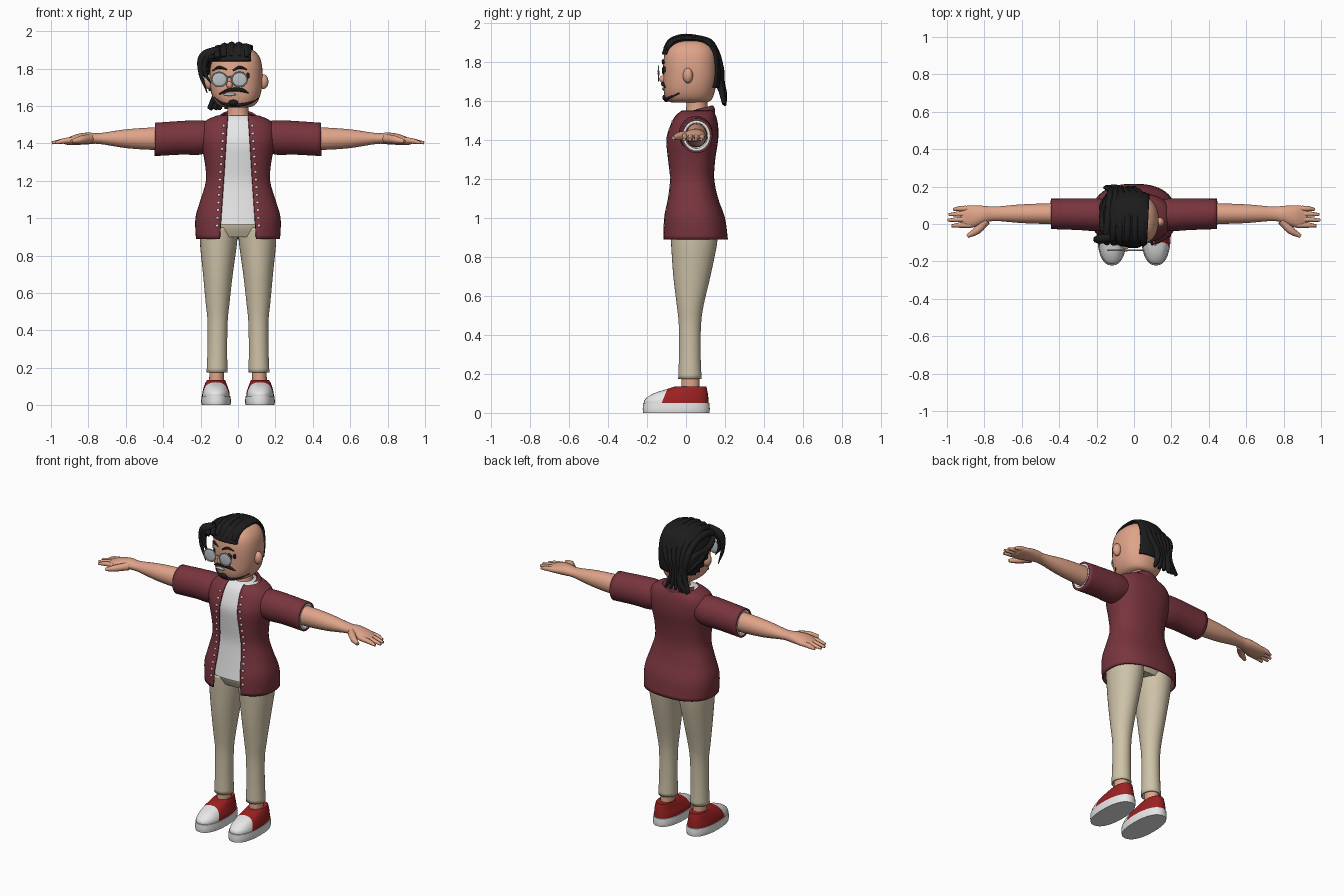
import bpy, bmesh, math
from mathutils import Vector

cube = bpy.data.objects.get("Cube")
if cube:
    bpy.data.objects.remove(cube, do_unlink=True)


def material(name, r, g, b):
    m = bpy.data.materials.new(name)
    m.use_nodes = True
    m.diffuse_color = (r, g, b, 1)
    m.node_tree.nodes["Principled BSDF"].inputs["Base Color"].default_value = (r, g, b, 1)
    return m


skin = material("skin", .74, .37, .25)
maroon = material("maroon cloth", .19, .035, .048)
white = material("white", .8, .8, .8)
khaki = material("khaki cloth", .62, .54, .39)
red = material("shoe red", .33, .015, .015)
black = material("hair black", .012, .012, .012)
lens_grey = material("lens grey", .5, .54, .56)


def finish(name, bm, mats, thick=0):
    bmesh.ops.recalc_face_normals(bm, faces=bm.faces)
    mesh = bpy.data.meshes.new(name)
    bm.to_mesh(mesh)
    bm.free()
    ob = bpy.data.objects.new(name, mesh)
    bpy.context.collection.objects.link(ob)
    for m in mats:
        mesh.materials.append(m)
    bpy.context.view_layer.objects.active = ob
    ob.select_set(True)
    bpy.ops.object.shade_smooth_by_angle(angle=math.radians(50))
    ob.select_set(False)
    if thick:
        mod = ob.modifiers.new("thickness", "SOLIDIFY")
        mod.thickness = thick
    return ob


def smooth(rings, k=4):
    """Catmull-Rom resampling of (t, u0, u1, v0, v1) rings."""
    out = []
    for i in range(len(rings) - 1):
        a, b, c, d = (rings[min(max(i + j, 0), len(rings) - 1)] for j in (-1, 0, 1, 2))
        for s in range(k):
            f = s / k
            out.append([.5 * (2*q + (r-p)*f + (2*p-5*q+4*r-w)*f*f + (3*q-p-3*r+w)*f**3)
                        for p, q, r, w in zip(a, b, c, d)])
    return out + [list(rings[-1])]


def skin_rings(rings, axis="z", power=2, gap=None, caps=True, tilt=0, n=36):
    """Bridge superellipse rings; gap(z) leaves an opening at the front."""
    bm = bmesh.new()
    loops = []
    for t, u0, u1, v0, v1 in rings:
        uc, vc, ru, rv = (u0+u1)/2, (v0+v1)/2, abs(u1-u0)/2, abs(v1-v0)/2
        start = math.asin(min(1, gap(t) / ru) ** (power/2)) if gap else 0
        count = n + 1 if gap else n
        loop = []
        for i in range(count):
            a = start + (2*math.pi - 2*start) * i / n
            s, c = math.sin(a), math.cos(a)
            u = uc + ru * math.copysign(abs(s) ** (2/power), s)
            v = vc - rv * math.copysign(abs(c) ** (2/power), c)
            loop.append(bm.verts.new((u, v, t + tilt*(v-.05)) if axis == "z" else (t, u, v)))
        loops.append(loop)
    for a, b in zip(loops, loops[1:]):
        for i in range(n):
            j = (i + 1) % len(a)
            bm.faces.new((a[i], a[j], b[j], b[i]))
    if caps and not gap:
        bm.faces.new(loops[0])
        bm.faces.new(loops[-1])
    return bm


def loft(name, rings, mat, thick=0, **kw):
    return finish(name, skin_rings(smooth(rings), **kw), [mat], thick)


def tube(name, pts, r, mat, radii=None, cyclic=False):
    cu = bpy.data.curves.new(name, "CURVE")
    cu.dimensions = "3D"
    cu.bevel_depth, cu.bevel_resolution, cu.resolution_u = r, 2, 6
    cu.use_fill_caps = True
    sp = cu.splines.new("BEZIER")
    sp.bezier_points.add(len(pts) - 1)
    sp.use_cyclic_u = cyclic
    for i, (bp, p) in enumerate(zip(sp.bezier_points, pts)):
        bp.co = p
        bp.handle_left_type = bp.handle_right_type = "AUTO"
        bp.radius = radii[i] if radii else 1
    cu.materials.append(mat)
    ob = bpy.data.objects.new(name, cu)
    bpy.context.collection.objects.link(ob)


def ball(name, loc, size, mat, seg=16):
    bm = bmesh.new()
    bmesh.ops.create_uvsphere(bm, u_segments=seg, v_segments=seg//2, radius=1)
    bmesh.ops.scale(bm, vec=size, verts=bm.verts)
    bmesh.ops.translate(bm, vec=loc, verts=bm.verts)
    return finish(name, bm, [mat])


def front_y(rings, power, x, z):
    t, u0, u1, v0, v1 = min(smooth(rings, 12), key=lambda r: abs(r[0] - z))
    k = min(1, abs(x - (u0+u1)/2) / ((u1-u0)/2))
    return (v0+v1)/2 - (v1-v0)/2 * (1 - k**power) ** (1/power)


def opening(z):
    return .058 + .04 * (1.5 - z) / .6


# Torso: open overshirt with a plain shirt beneath
coat = [(.89, -.225, .225, -.125, .215), (1, -.228, .228, -.12, .2), (1.1, -.2, .2, -.1, .165),
        (1.2, -.172, .172, -.09, .145), (1.3, -.178, .178, -.098, .15), (1.4, -.198, .198, -.105, .165),
        (1.47, -.2, .2, -.085, .165), (1.52, -.175, .175, -.06, .155), (1.55, -.11, .11, -.03, .14)]
loft("overshirt", coat, maroon, .01, power=2.4, gap=opening)
inner = [(z, a+.014, b-.014, c+.012, d-.014) for z, a, b, c, d in coat if z > .95]
inner[0] = (.965,) + inner[0][1:]
loft("undershirt", inner, white, power=2.4)
loft("collar", [(1.50, -.115, .115, -.085, .15), (1.535, -.112, .112, -.055, .148), (1.555, -.085, .085, -.03, .135)],
     maroon, .012, tilt=.27, gap=lambda z: .055)
for s in (-1, 1):
    for i in range(14):
        z = .96 + i * .041
        x = s * (opening(z) + .018)
        ball("button", (x, front_y(coat, 2.4, x, z), z), (.008, .006, .008), white, 8)

# Trousers
loft("hips", [(.9, -.19, .19, -.06, .14), (.96, -.2, .2, -.085, .165), (1.03, -.2, .2, -.085, .165)],
     khaki, power=2.3)
leg = [(.175, .056, .168, -.04, .08), (.3, .058, .163, -.036, .075), (.45, .055, .163, -.037, .077),
       (.55, .045, .173, -.047, .09), (.7, .028, .187, -.065, .125), (.86, .006, .203, -.076, .158),
       (.95, .0, .205, -.08, .165)]
shoe_top = [(.045, .044, .192, -.215, .116), (.07, .046, .19, -.21, .115), (.1, .056, .182, -.165, .112),
            (.12, .063, .174, -.105, .108), (.136, .07, .165, -.055, .104)]
for s in (-1, 1):
    def side(rings):
        return [(z, s*a, s*b, c, d) for z, a, b, c, d in rings]

    loft("trouser_leg", side(leg), khaki, .008, caps=False)
    loft("ankle", side([(.1, .075, .155, -.025, .07), (.3, .075, .15, -.02, .065)]), skin)

    # Shoes: rubber sole, cloth upper and pale toe cap
    loft("shoe_sole", side([(0, .04, .195, -.22, .12), (.02, .038, .197, -.222, .122), (.05, .04, .195, -.22, .12)]),
         white, power=2.3)
    bm = skin_rings(smooth(side(shoe_top)), power=2.3)
    bmesh.ops.bisect_plane(bm, geom=bm.verts[:] + bm.edges[:] + bm.faces[:],
                           plane_co=(0, -.125, .05), plane_no=(0, 1, -.4))
    for f in bm.faces:
        c = f.calc_center_median()
        f.material_index = int((c.y + .125) - .4 * (c.z - .05) < 0)
    finish("shoe_upper", bm, [red, white])

    # Sleeves, arms and hands
    def out(rings):
        return [(s*t, a, b, c, d) for t, a, b, c, d in rings]

    sleeve = [(.1, -.02, .125, 1.37, 1.51), (.2, -.037, .137, 1.34, 1.523), (.3, -.032, .136, 1.34, 1.52),
              (.445, -.027, .135, 1.332, 1.51)]
    loft("sleeve", out(sleeve), maroon, .01, axis="x", caps=False)
    loft("sleeve_lining", out([(t-.003, a+.01, b-.01, c+.01, d-.01) for t, a, b, c, d in sleeve[2:]]),
         white, .014, axis="x", caps=False)
    loft("arm", out([(.3, .0, .11, 1.365, 1.485), (.45, .0, .11, 1.365, 1.485), (.6, .005, .105, 1.375, 1.475),
                     (.74, .016, .093, 1.397, 1.455), (.8, .005, .097, 1.395, 1.458), (.86, -.018, .1, 1.392, 1.45),
                     (.91, -.018, .095, 1.392, 1.43), (.93, -.005, .085, 1.398, 1.42)]), skin, axis="x")
    for y, tip in ((.082, .965), (.054, .99), (.024, .995), (-.006, .975)):
        tube("finger", [(s*.87, y, 1.42), (s*.93, y, 1.413), (s*tip, y - .004, 1.403)], .0155, skin, (1, .95, .5))
    tube("thumb", [(s*.79, .02, 1.425), (s*.84, -.035, 1.42), (s*.89, -.065, 1.41)], .021, skin, (1.2, 1, .5))

# Head
loft("neck", [(1.48, -.08, .08, -.02, .12), (1.55, -.058, .058, .0, .11), (1.63, -.055, .055, .0, .11)], skin)
head = [(1.592, -.07, .05, -.07, .1), (1.605, -.105, .09, -.1, .13), (1.65, -.137, .117, -.114, .148),
        (1.72, -.15, .13, -.116, .16), (1.8, -.15, .13, -.116, .16), (1.86, -.136, .116, -.104, .15),
        (1.9, -.1, .08, -.07, .115), (1.92, -.045, .025, -.01, .06)]
loft("head", head, skin, power=2.4)
for s in (-1, 1):
    ball("ear", (-.01 + s*.145, .01, 1.73), (.028, .026, .04), skin)


def on_face(x, z, lift=.002):
    return (x, front_y(head, 2.4, x, z) - lift, z)


# Face
ball("nose", on_face(-.045, 1.712), (.017, .022, .02), skin)
ball("teeth", on_face(-.045, 1.662), (.035, .008, .008), lens_grey)
tube("moustache", [on_face(x, z) for x, z in ((-.1, 1.664), (-.05, 1.685), (-.02, 1.688), (.02, 1.685), (.055, 1.67))],
     .011, black, (.4, .8, .9, 1, .3))
tube("jaw_beard", [on_face(x, z) for x, z in ((-.125, 1.645), (-.09, 1.618), (-.03, 1.605), (.05, 1.612), (.108, 1.64))],
     .009, black, (.4, .8, 1.2, .8, .4))
ball("chin_beard", on_face(-.025, 1.618), (.026, .014, .016), black)
for x in (-.1, .008):
    y = front_y(head, 2.4, x, 1.745)
    ball("eye", (x + .012, y, 1.755), (.017, .008, .02), black)
    ball("lens", (x, -.141, 1.742), (.039, .004, .036), lens_grey, 24)
    ring = [(x + .041*math.cos(a*math.pi/4), -.141, 1.742 + .038*math.sin(a*math.pi/4)) for a in range(8)]
    tube("glasses_rim", ring, .0035, lens_grey, cyclic=True)
    tube("eyebrow", [on_face(x + d, z) for d, z in ((-.035, 1.79), (0, 1.806), (.04, 1.795))], .008, black, (.5, 1, .4))
tube("glasses_bridge", [(-.06, -.141, 1.75), (-.046, -.143, 1.757), (-.032, -.141, 1.75)], .004, lens_grey)
ball("lash", on_face(.053, 1.762), (.009, .009, .016), black)

# Hair: one-sided cap, shaved on the left
cap = [(z + (.015 if z > 1.87 else 0), a-.02, b+.016, c-.014, d+.018) for z, a, b, c, d in head[2:]]
bm = skin_rings(smooth(cap, 6), power=2.4)
bmesh.ops.bisect_plane(bm, geom=bm.verts[:] + bm.edges[:] + bm.faces[:],
                       plane_co=(.075, 0, 1.8), plane_no=(1, -.05, 0), clear_outer=True)
drop = []
for f in bm.faces:
    c = f.calc_center_median()
    hairline = 1.845 if c.y < -.05 else 1.845 - (c.y + .05) * 1.1
    if c.z < max(hairline, 1.67):
        drop.append(f)
bmesh.ops.delete(bm, geom=drop, context="FACES")
finish("hair_cap", bm, [black], .012)

# Swept locks gathering into a tail
for x in (-.145, -.11, -.075, -.035, .005, .045):
    fall = 2.2 * (x + .02) ** 2
    k = x + .05
    tube("swept_lock", [(x, -.105, 1.862 - fall*.5), (x, -.07, 1.905 - fall), (x*.95, .04, 1.922 - fall),
                        (x*.9, .13, 1.88 - fall), (x*.75 - .015, .172, 1.78), (-.07 + k*.45, .178, 1.69),
                        (-.075 + k*.85, .195, 1.585)],
         .022, black, (.7, 1, .9, .9, .9, .9, .45))
for dx, low in ((0, 1.67), (.02, 1.72)):
    tube("side_lock", [(-.12 + dx, -.07, 1.9), (-.185 + dx, -.08, 1.865), (-.2 + dx, -.085, 1.79), (-.165 + dx, -.09, low)],
         .024, black, (.8, 1, .6, .1))
for y, z in ((-.04, 1.84), (0, 1.82), (.05, 1.79)):
    tube("temple_lock", [(-.15, y - .04, z + .02), (-.165, y + .04, z - .02), (-.13, .15, z - .07), (-.09, .185, 1.66),
                         (-.15 + (z - 1.79), .2, 1.58)], .022, black, (.5, 1, 1, 1, .4))
